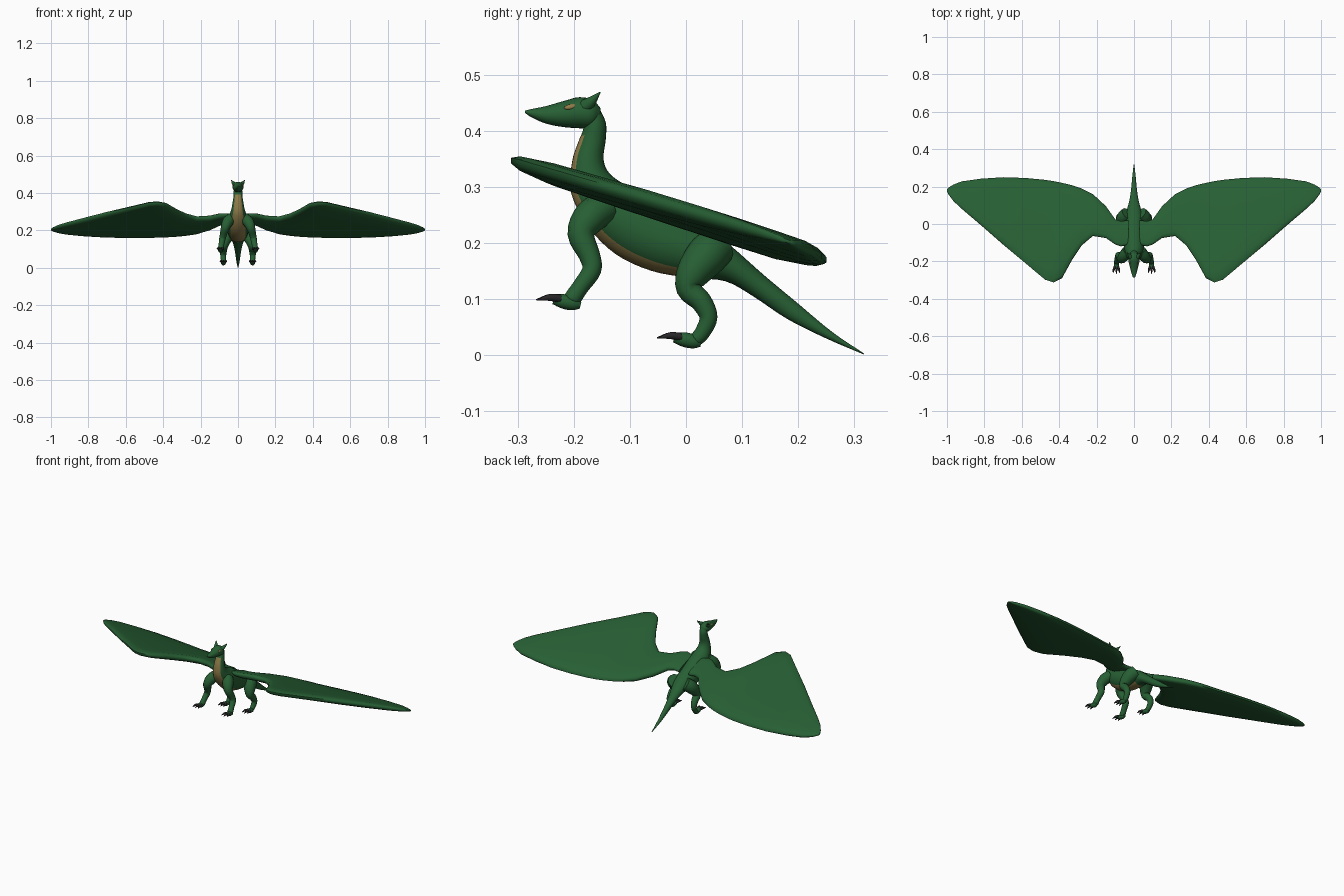
import bpy, bmesh, math
from mathutils import Vector, Matrix

if "Cube" in bpy.data.objects:
    bpy.data.objects.remove(bpy.data.objects["Cube"])


def material(name, rgb):
    m = bpy.data.materials.new(name)
    m.diffuse_color = (*rgb, 1)
    m.use_nodes = True
    m.node_tree.nodes["Principled BSDF"].inputs["Base Color"].default_value = m.diffuse_color
    return m


GREEN = material("scale_green", (0.02, 0.115, 0.034))
TAN = material("belly_tan", (0.27, 0.20, 0.065))
DARK = material("claw_dark", (0.022, 0.02, 0.022))


def smooth_path(pts, n=4):
    """Catmull-Rom interpolation of tuples of any length."""
    p = [Vector(q) for q in pts]
    p = [p[0] * 2 - p[1]] + p + [p[-1] * 2 - p[-2]]
    out = []
    for i in range(1, len(p) - 2):
        a, b, c, d = p[i - 1:i + 3]
        for k in range(n):
            t = k / n
            out.append(0.5 * (2 * b + (c - a) * t + (2 * a - 5 * b + 4 * c - d) * t * t
                              + (3 * b - a - 3 * c + d) * t ** 3))
    return out + [p[-2]]


def finish(bm, name, mats, mirror=False, angle=60):
    bmesh.ops.recalc_face_normals(bm, faces=bm.faces)
    me = bpy.data.meshes.new(name)
    bm.to_mesh(me)
    bm.free()
    ob = bpy.data.objects.new(name, me)
    bpy.context.collection.objects.link(ob)
    for m in mats:
        me.materials.append(m)
    bpy.ops.object.select_all(action='DESELECT')
    ob.select_set(True)
    bpy.context.view_layer.objects.active = ob
    bpy.ops.object.shade_smooth_by_angle(angle=math.radians(angle))
    if mirror:
        ob.modifiers.new("mirror", 'MIRROR').use_mirror_merge = False
    return ob


def loft(rings, name, mats, mirror=False, paint=None):
    """Skin a list of closed rings; paint(ring, segment) picks the colour."""
    bm = bmesh.new()
    vs = [[bm.verts.new(p) for p in r] for r in rings]
    n = len(rings[0])
    for i in range(len(vs) - 1):
        for j in range(n):
            k = (j + 1) % n
            f = bm.faces.new((vs[i][j], vs[i][k], vs[i + 1][k], vs[i + 1][j]))
            if paint:
                f.material_index = paint(rings[i], j)
    bm.faces.new(vs[0])
    bm.faces.new(vs[-1])
    return finish(bm, name, mats, mirror)


def spine_rings(stations, n=24):
    """Ellipses from a bottom point, a top point (y, z) and a half width."""
    rings = []
    for by, bz, ty, tz, w in smooth_path(stations):
        c = Vector((0, (by + ty) / 2, (bz + tz) / 2))
        up = Vector((0, (ty - by) / 2, (tz - bz) / 2))
        rings.append([c - up * math.cos(a) + Vector((w * math.sin(a), 0, 0))
                      for a in (2 * math.pi * j / n for j in range(n))])
    return rings


def limb(points, name, mat=GREEN, n=12):
    """Round tube through (x, y, z, radius), mirrored to the other side."""
    p = smooth_path(points)
    rings = []
    for i, q in enumerate(p):
        d = (p[min(i + 1, len(p) - 1)] - p[max(i - 1, 0)]).to_3d().normalized()
        u = (Vector((1, 0, 0)) - d * d.x).normalized()
        v = d.cross(u)
        rings.append([q.to_3d() + q[3] * (u * math.cos(a) + v * math.sin(a))
                      for a in (2 * math.pi * j / n for j in range(n))])
    return loft(rings, name, [mat], True)


# Tail, torso and neck in one skin, tan along the underside of chest and belly
body = [(.318, .001, .316, .004, .002), (.25, .03, .26, .042, .009),
        (.18, .065, .20, .092, .015), (.12, .105, .14, .142, .024),
        (.07, .132, .08, .195, .038), (.01, .138, .04, .225, .05),
        (-.06, .150, -.02, .26, .057), (-.125, .180, -.07, .288, .057),
        (-.175, .23, -.11, .305, .05), (-.205, .29, -.137, .325, .037),
        (-.203, .345, -.147, .35, .029), (-.192, .38, -.143, .385, .024),
        (-.184, .40, -.143, .415, .023), (-.18, .42, -.157, .445, .02)]


def belly(ring, j):
    y, z = ring[0].y, ring[0].z
    return 1 if (j < 3 or j >= 21) and y < .05 and z < .39 else 0


loft(spine_rings(body), "body", [GREEN, TAN], paint=belly)

# Head with a tapering snout
loft(spine_rings([(-.152, .422, -.152, .44, .012), (-.168, .405, -.166, .455, .027),
                  (-.195, .405, -.19, .46, .030), (-.22, .407, -.215, .454, .025),
                  (-.25, .413, -.25, .444, .017), (-.275, .424, -.275, .439, .010),
                  (-.287, .432, -.287, .436, .004)]), "head", [GREEN])

# Pointed ears
limb([(.016, -.18, .443, .013), (.025, -.168, .453, .009), (.036, -.153, .469, .001)], "ear")

# Slanted eyes
bm = bmesh.new()
bmesh.ops.create_uvsphere(bm, u_segments=12, v_segments=8, radius=1, matrix=(
    Matrix.Translation((.0235, -.205, .443)) @ Matrix.Rotation(math.radians(-31), 4, 'Y')
    @ Matrix.Rotation(math.radians(12), 4, 'X') @ Matrix.Diagonal((.004, .013, .005, 1))))
finish(bm, "eye", [TAN], True)

# Wings: lens sections between leading and trailing edge, (x, front y, back y, half thickness)
wing = [(.03, -.11, .02, .012), (.07, -.12, .015, .015), (.10, -.11, .025, .017),
        (.15, -.075, .095, .019), (.22, -.064, .16, .020), (.28, -.115, .19, .020),
        (.33, -.19, .207, .020), (.385, -.29, .22, .020), (.43, -.312, .229, .020),
        (.475, -.298, .236, .020), (.58, -.21, .246, .020), (.70, -.11, .25, .020),
        (.82, -.005, .242, .018), (.92, .08, .228, .014), (.965, .122, .211, .010),
        (.99, .155, .196, .006), (1.0, .175, .187, .003)]
profile = [(0, .25), (.03, .65), (.12, .95), (.35, 1), (.65, 1), (.88, .95), (.97, .65), (1, .25)]


def wing_ring(x, y0, y1, h):
    top, low = [], []
    for t, k in profile:
        y = y0 + (y1 - y0) * t
        z = .243 - .33 * y + .02 * max(0, x - .4) / .6
        top.append(Vector((x, y, z + h * k)))
        low.append(Vector((x, y, z - h * k)))
    return top + low[::-1]


loft([wing_ring(*s) for s in wing], "wing", [GREEN], True)

# Legs
limb([(.035, -.145, .265, .030), (.055, -.172, .245, .030), (.068, -.187, .215, .024),
      (.078, -.172, .178, .019), (.084, -.168, .152, .017), (.089, -.188, .122, .015),
      (.092, -.203, .10, .015), (.094, -.207, .091, .007)], "front_leg")
limb([(.035, .055, .195, .036), (.055, .035, .175, .037), (.068, .012, .145, .030),
      (.074, .005, .118, .022), (.077, .027, .096, .019), (.079, .040, .068, .016),
      (.078, .030, .042, .014), (.077, .018, .028, .012), (.077, .012, .023, .006)], "hind_leg")

# Feet with splayed dark claws
for label, x, y, z in (("front", .094, -.19, .092), ("hind", .078, .025, .024)):
    limb([(x, y + .002, z - .003, .006), (x, y - .01, z, .012), (x, y - .028, z + .004, .013),
          (x, y - .046, z + .008, .009)], label + "_foot")
    for i, dx in enumerate((-1, 0, 1)):
        limb([(x + dx * .007, y - .034, z + .009, .007),
              (x + dx * .014, y - .054, z + .011, .006),
              (x + dx * .018, y - .077 + abs(dx) * .004, z + .007, .001)],
             f"{label}_claw_{i + 1}", DARK, 8)
